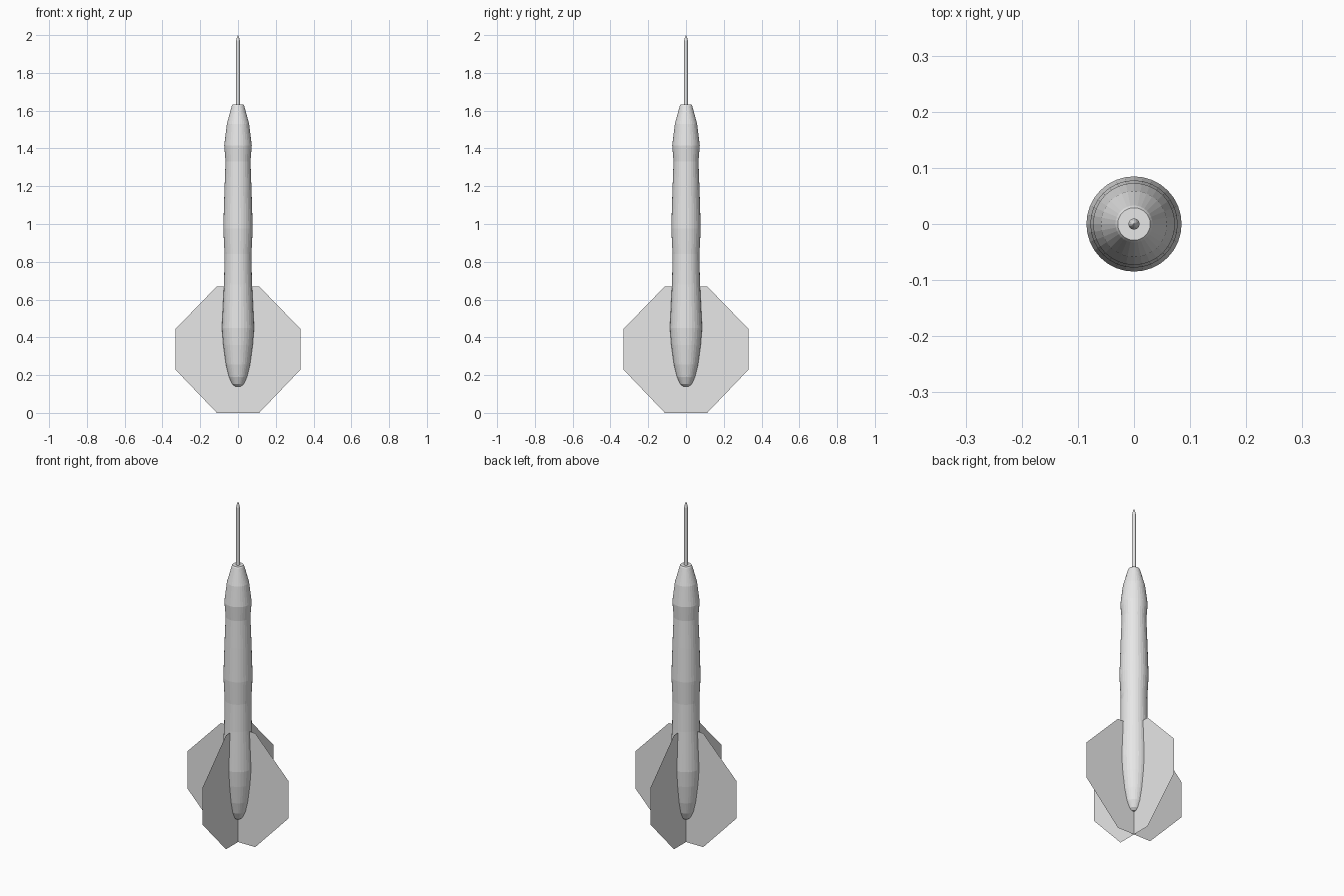
import bpy
import math

cube = bpy.data.objects.get("Cube")
if cube:
    bpy.data.objects.remove(cube, do_unlink=True)

grey = bpy.data.materials.new("light_grey")
grey.use_nodes = True
grey.diffuse_color = (0.8, 0.8, 0.8, 1)
grey.node_tree.nodes["Principled BSDF"].inputs["Base Color"].default_value = (0.8, 0.8, 0.8, 1)


def add_mesh(name, verts, faces):
    mesh = bpy.data.meshes.new(name)
    mesh.from_pydata(verts, [], faces)
    mesh.materials.append(grey)
    obj = bpy.data.objects.new(name, mesh)
    bpy.context.collection.objects.link(obj)
    return obj


def lathe(name, profile, sides):
    """Spin (radius, height) rings, listed upwards, into a closed solid."""
    verts = [(r * math.cos(math.tau * i / sides), r * math.sin(math.tau * i / sides), z)
             for r, z in profile for i in range(sides)]
    faces = []
    for ring in range(len(profile) - 1):
        a, b = ring * sides, (ring + 1) * sides
        for i in range(sides):
            j = (i + 1) % sides
            faces.append((a + i, a + j, b + j, b + i))
    faces.append(tuple(reversed(range(sides))))
    top = (len(profile) - 1) * sides
    faces.append(tuple(range(top, top + sides)))
    return add_mesh(name, verts, faces)


# Barrel: rounded tail, waisted grip and tapered nose
lathe("barrel", [
    (0.015, 0.14), (0.03, 0.152), (0.048, 0.19), (0.064, 0.257),
    (0.078, 0.36), (0.085, 0.45), (0.079, 0.575), (0.074, 0.68),
    (0.071, 0.84), (0.078, 0.975), (0.072, 1.17), (0.066, 1.33),
    (0.073, 1.415), (0.059, 1.53), (0.033, 1.625), (0.029, 1.632),
], 32)

# Needle: thin shaft with a pointed tip
lathe("needle", [(0.01, 1.6), (0.01, 1.97), (0.006, 1.988), (0.001, 2.0)], 12)

# Flights: two crossed paper-thin octagons
half = [(0.112, 0.0), (0.33, 0.228), (0.33, 0.445), (0.112, 0.67)]
outline = half + [(-x, z) for x, z in reversed(half)]
for name, angle in (("flight_across", 0), ("flight_along", math.pi / 2)):
    flight = add_mesh(name, [(x, 0, z) for x, z in outline], [tuple(range(len(outline)))])
    flight.rotation_euler.z = angle
